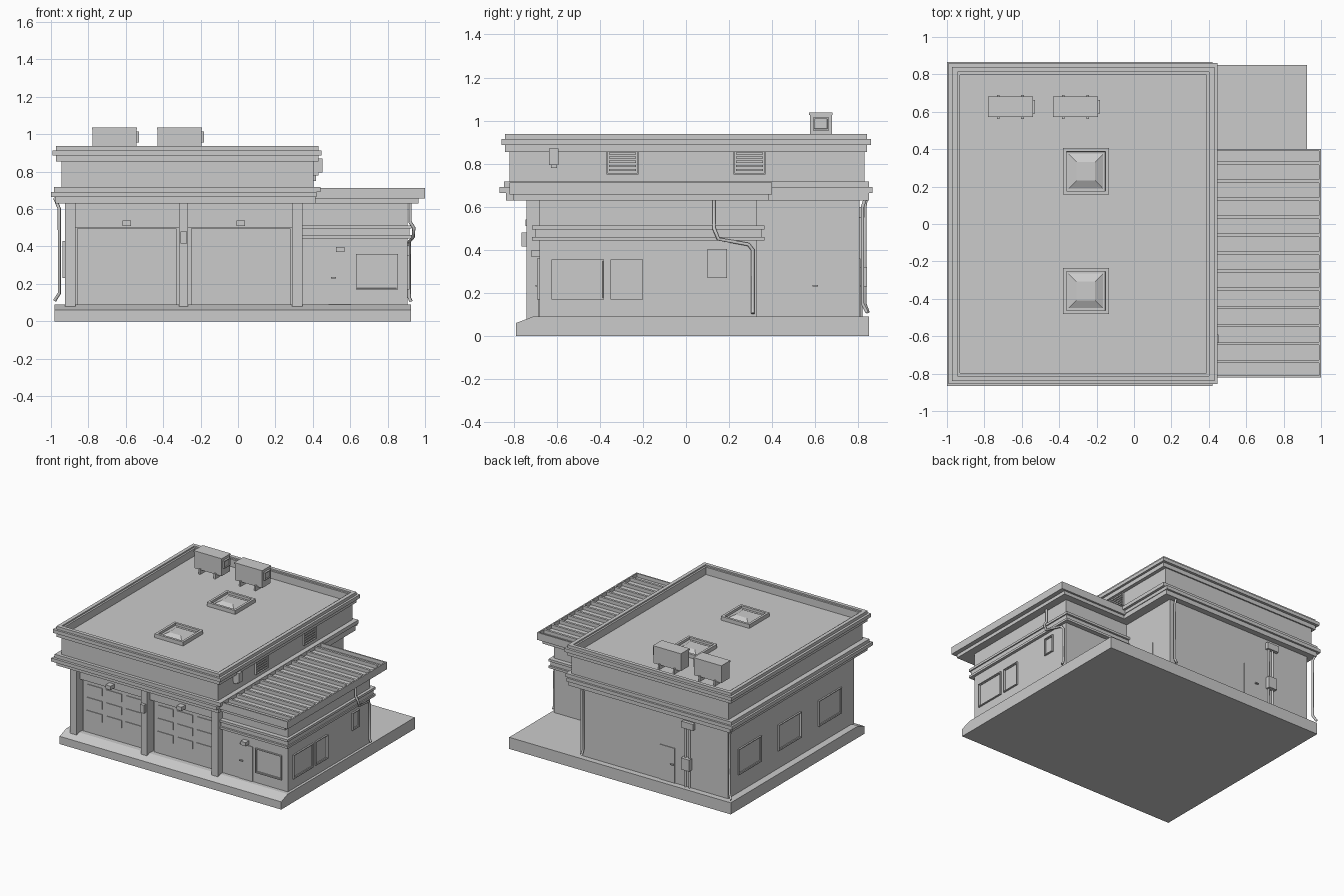
import bpy, bmesh
from mathutils import Vector

old = bpy.data.objects.get("Cube")
if old:
    bpy.data.objects.remove(old, do_unlink=True)

grey = bpy.data.materials.new("plain_grey")
grey.use_nodes = True
COLOUR = (0.6, 0.6, 0.6, 1)
grey.diffuse_color = COLOUR
grey.node_tree.nodes["Principled BSDF"].inputs["Base Color"].default_value = COLOUR

NORMALS = {"front": Vector((0, -1, 0)), "back": Vector((0, 1, 0)),
           "right": Vector((1, 0, 0)), "left": Vector((-1, 0, 0)), "top": Vector((0, 0, 1))}


def finish(name, bm):
    mesh = bpy.data.meshes.new(name)
    bmesh.ops.recalc_face_normals(bm, faces=bm.faces)
    bm.to_mesh(mesh)
    bm.free()
    mesh.materials.append(grey)
    obj = bpy.data.objects.new(name, mesh)
    bpy.context.collection.objects.link(obj)
    return obj


def add_box(bm, x, y, z):
    verts = bmesh.ops.create_cube(bm, size=1)["verts"]
    for v in verts:
        v.co = [lo + (c + 0.5) * (hi - lo) for c, (lo, hi) in zip(v.co, (x, y, z))]


def box(name, x, y, z, side=None, insets=()):
    """Box from x, y, z ranges; insets are (border, depth) steps on one side."""
    bm = bmesh.new()
    add_box(bm, x, y, z)
    if side:
        bm.normal_update()
        face = max(bm.faces, key=lambda f: f.normal.dot(NORMALS[side]))
        for border, depth in insets:
            bmesh.ops.inset_region(bm, faces=[face], thickness=border, depth=0)
            bmesh.ops.inset_region(bm, faces=[face], thickness=0.0005, depth=depth)
    return finish(name, bm)


def on_wall(side, at, a, z, out):
    """Ranges of a box that stands out from the wall plane."""
    sign = sum(NORMALS[side])
    depth = sorted((at - sign * 0.01, at + sign * out))
    return (a, depth, z) if side in ("front", "back") else (depth, a, z)


def panel(name, side, at, a, z, out=0.012, insets=()):
    return box(name, *on_wall(side, at, a, z, out), side, insets)


def window(name, side, at, a, z):
    panel(name, side, at, a, z, 0.012, [(0.009, -0.006), (0.006, -0.01)])


def pipe(name, points, radius=0.009):
    curve = bpy.data.curves.new(name, "CURVE")
    curve.dimensions = "3D"
    curve.bevel_depth = radius
    curve.bevel_resolution = 1
    curve.use_fill_caps = True
    spline = curve.splines.new("POLY")
    spline.points.add(len(points) - 1)
    for p, co in zip(spline.points, points):
        p.co = (*co, 1)
    curve.materials.append(grey)
    bpy.context.collection.objects.link(bpy.data.objects.new(name, curve))


# Ground slab with a sloped front edge
bm = bmesh.new()
profile = [(-0.79, 0), (0.85, 0), (0.85, 0.09), (-0.71, 0.09), (-0.79, 0.06)]
face = bm.faces.new([bm.verts.new((-0.98, y, z)) for y, z in profile])
extruded = bmesh.ops.extrude_face_region(bm, geom=[face])["geom"]
bmesh.ops.translate(bm, vec=(1.905, 0, 0),
                    verts=[v for v in extruded if isinstance(v, bmesh.types.BMVert)])
finish("ground_slab", bm)

# Main hall walls, ledges and sunken roof
box("hall_wall", (-0.925, 0.345), (-0.66, 0.805), (0.08, 0.66))
box("door_header", (-0.92, 0.34), (-0.70, -0.65), (0.5, 0.66))
box("ledge_underside", (-0.975, 0.415), (-0.835, 0.85), (0.63, 0.667))
box("ledge_lower", (-1.0, 0.42), (-0.865, 0.865), (0.665, 0.692))
box("ledge_upper", (-0.985, 0.44), (-0.845, 0.85), (0.69, 0.718))
box("upper_wall", (-0.945, 0.403), (-0.82, 0.83), (0.71, 0.86))
box("roof_parapet", (-0.973, 0.43), (-0.84, 0.84), (0.855, 0.937),
    "top", [(0.04, -0.01), (0.02, -0.057)])
for name, x, y in (("cornice_front", (-0.992, 0.447), (-0.856, -0.83)),
                   ("cornice_back", (-0.992, 0.447), (0.83, 0.86)),
                   ("cornice_left", (-0.992, -0.96), (-0.856, 0.86)),
                   ("cornice_right", (0.42, 0.447), (-0.856, 0.86))):
    box(name, x, y, (0.887, 0.914))

# Front pillars
for i, x in enumerate([(-0.925, -0.87), (-0.316, -0.266), (0.29, 0.345)]):
    box(f"front_pillar_{i + 1}", x, (-0.74, -0.64), (0.08, 0.64))

# Garage doors with a grid of panels
for label, x0 in (("right", -0.86), ("left", -0.25)):
    panel(f"garage_door_{label}", "front", -0.66, (x0, x0 + 0.53), (0.08, 0.495))
    for col in range(3):
        for row in range(3):
            px, pz = x0 + 0.033 + col * 0.167, 0.2 + row * 0.102
            panel(f"door_{label}_panel_{col}_{row}", "front", -0.672,
                  (px, px + 0.132), (pz, pz + 0.06), 0.005)
    cx = x0 + 0.265
    box(f"garage_lamp_{label}", (cx - 0.022, cx + 0.022), (-0.745, -0.69), (0.51, 0.54))
box("pillar_keypad", (-0.308, -0.274), (-0.765, -0.735), (0.415, 0.48))

# Side annex with bands
box("annex_wall", (0.3, 0.905), (-0.68, 0.33), (0.08, 0.64))
box("annex_band", (0.3, 0.918), (-0.7, 0.35), (0.443, 0.513))
box("annex_band_lower", (0.3, 0.927), (-0.715, 0.365), (0.443, 0.46))
box("annex_band_upper", (0.3, 0.927), (-0.715, 0.365), (0.495, 0.513))
box("annex_eaves", (0.3, 0.966), (-0.8, 0.385), (0.63, 0.66))

# Annex roof: sunken pans divided by ribs level with the rim
box("annex_roof", (0.38, 1.0), (-0.82, 0.40), (0.656, 0.713), "top", [(0.015, -0.028)])
for i in range(12):
    y = -0.735 + i * 0.0963
    box(f"roof_rib_{i + 1}", (0.39, 0.99), (y - 0.009, y + 0.009), (0.68, 0.712))

# Windows
window("annex_front_window", "front", -0.68, (0.63, 0.855), (0.17, 0.36))
window("annex_wide_window", "right", 0.905, (-0.625, -0.38), (0.17, 0.355))
window("annex_narrow_window", "right", 0.905, (-0.35, -0.2), (0.17, 0.355))
window("annex_small_window", "right", 0.905, (0.1, 0.19), (0.27, 0.405))
for i, y in enumerate((-0.44, 0.055, 0.545)):
    window(f"hall_window_{i + 1}", "left", -0.925, (y - 0.14, y + 0.14), (0.23, 0.43))

# Small doors with handles
for name, side, at, a, h in (("side_door", "right", 0.345, (0.5, 0.62), 0.6),
                             ("annex_door", "front", -0.68, (0.485, 0.605), 0.511),
                             ("back_door", "back", 0.805, (-0.47, -0.34), -0.45)):
    panel(name, side, at, a, (0.09, 0.36), 0.005)
    panel(name + "_handle", side, at, (h - 0.013, h + 0.013), (0.229, 0.237), 0.018)
box("annex_lamp", (0.525, 0.57), (-0.72, -0.67), (0.37, 0.398))

# Louvred vents and lamp on the upper side wall
for label, y in (("front", -0.295), ("back", 0.295)):
    a = (y - 0.075, y + 0.075)
    panel(f"vent_{label}", "right", 0.403, a, (0.75, 0.863), 0.014, [(0.008, -0.01)])
    for i in range(5):
        z = 0.766 + i * 0.019
        panel(f"vent_{label}_slat_{i + 1}", "right", 0.403,
              (a[0] + 0.012, a[1] - 0.012), (z, z + 0.01), 0.011)
box("side_lamp", (0.39, 0.452), (-0.635, -0.592), (0.795, 0.87))
box("side_lamp_base", (0.39, 0.43), (-0.628, -0.6), (0.78, 0.8))

# Skylights: raised frame around a low frustum
for i, y in enumerate((-0.358, 0.282)):
    box(f"skylight_frame_{i + 1}", (-0.38, -0.135), (y - 0.123, y + 0.123), (0.86, 0.9),
        "top", [(0.026, -0.018)])
    bm = bmesh.new()
    add_box(bm, (-0.353, -0.162), (y - 0.096, y + 0.096), (0.88, 0.904))
    for v in bm.verts:
        if v.co.z > 0.89:
            v.co.x = -0.2575 + (v.co.x + 0.2575) * 0.52
            v.co.y = y + (v.co.y - y) * 0.52
    finish(f"skylight_glass_{i + 1}", bm)

# Rooftop cooling units
for i, x in enumerate((-0.778, -0.43)):
    name = f"cooling_unit_{i + 1}"
    box(name, (x, x + 0.235), (0.575, 0.677), (0.9, 1.03))
    box(name + "_lid", (x - 0.003, x + 0.238), (0.571, 0.681), (1.025, 1.037))
    panel(name + "_fan", "right", x + 0.235, (0.59, 0.663), (0.955, 1.015),
          0.014, [(0.01, -0.008)])
    for dx in (0.045, 0.175):
        box(f"{name}_foot_{dx}", (x + dx, x + dx + 0.014), (0.562, 0.69), (0.865, 0.91))

# Drain pipes
pipe("annex_drain", [(0.92, 0.13, 0.64), (0.92, 0.13, 0.53), (0.94, 0.13, 0.5),
                     (0.937, 0.15, 0.45), (0.915, 0.29, 0.425), (0.915, 0.31, 0.4),
                     (0.915, 0.31, 0.13), (0.925, 0.31, 0.105)])
pipe("back_right_drain", [(-0.98, 0.84, 0.66), (-0.955, 0.83, 0.6),
                          (-0.955, 0.83, 0.15), (-0.98, 0.845, 0.11)])
pipe("back_left_drain", [(0.31, 0.84, 0.66), (0.31, 0.82, 0.6),
                         (0.31, 0.82, 0.15), (0.31, 0.84, 0.11)])

# Electrical boxes and conduits on the back wall
box("junction_box", (-0.64, -0.54), (0.79, 0.83), (0.55, 0.6))
box("meter_box", (-0.615, -0.545), (0.79, 0.84), (0.23, 0.32))
for i, x in enumerate((-0.6, -0.565)):
    pipe(f"conduit_{i + 1}", [(x, 0.812, 0.09), (x, 0.812, 0.57)], 0.008)
